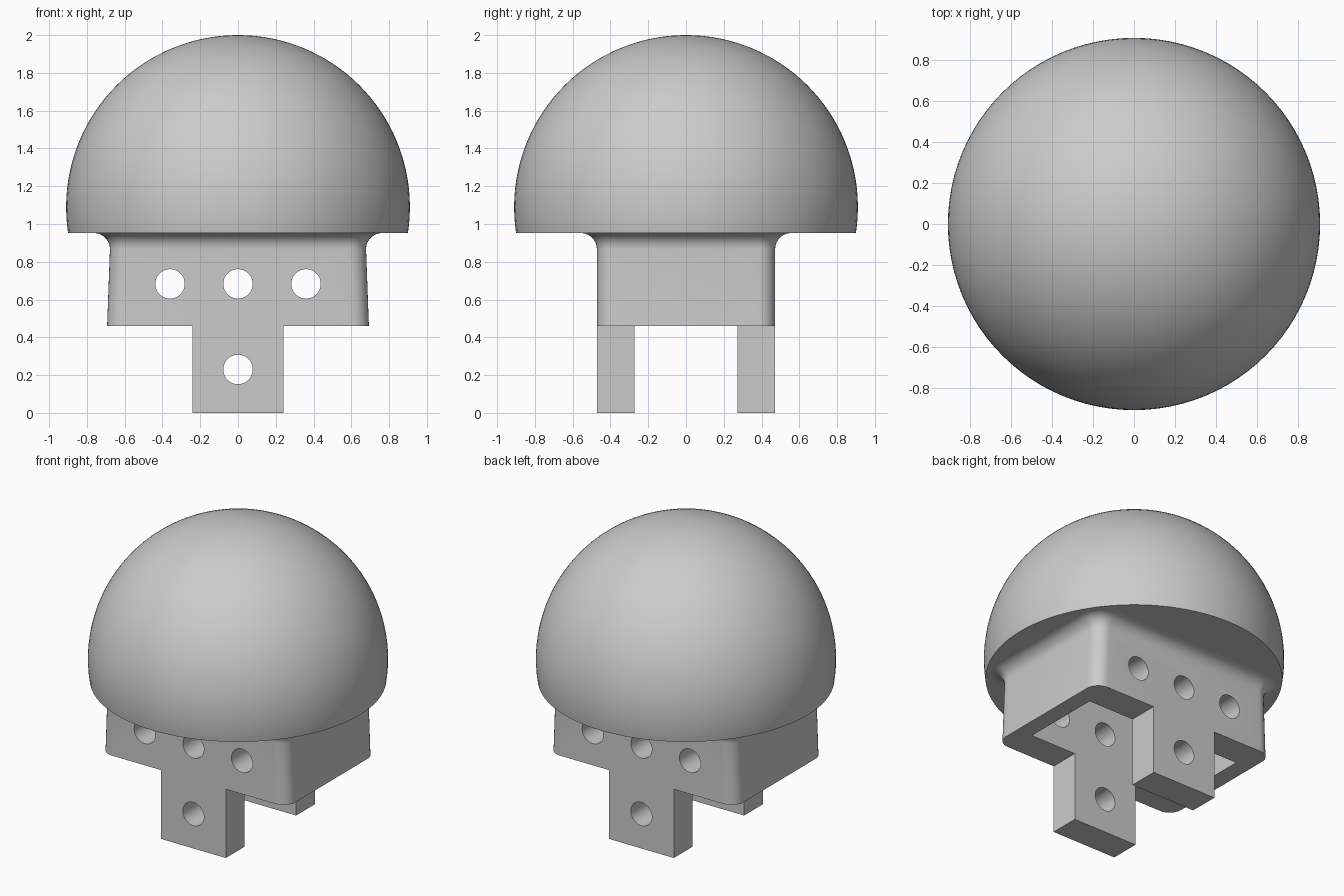
import bpy, bmesh, math
from mathutils import Matrix

if "Cube" in bpy.data.objects:
    bpy.data.objects.remove(bpy.data.objects["Cube"], do_unlink=True)

grey = bpy.data.materials.new("light_grey")
grey.use_nodes = True
GREY = (0.6, 0.6, 0.6, 1)
grey.diffuse_color = GREY
grey.node_tree.nodes["Principled BSDF"].inputs["Base Color"].default_value = GREY

RIM = 0.952             # height of the dome's flat underside
SHOULDER = 0.46         # underside of the base block
HALF_Y, WALL = 0.472, 0.2


def make_object(name, bm):
    bmesh.ops.recalc_face_normals(bm, faces=bm.faces[:])
    mesh = bpy.data.meshes.new(name)
    bm.to_mesh(mesh)
    bm.free()
    mesh.materials.append(grey)
    ob = bpy.data.objects.new(name, mesh)
    bpy.context.collection.objects.link(ob)
    return ob


def loft(bm, rings):
    """Skin closed rings of equal length and cap both ends."""
    loops = [[bm.verts.new(p) for p in ring] for ring in rings]
    n = len(loops[0])
    for a, b in zip(loops, loops[1:]):
        for i in range(n):
            j = (i + 1) % n
            bm.faces.new((a[i], a[j], b[j], b[i]))
    bm.faces.new(loops[0])
    bm.faces.new(loops[-1])


def rounded_rect(hx, hy, r, z, steps=8):
    points = []
    for k, (sx, sy) in enumerate([(1, 1), (-1, 1), (-1, -1), (1, -1)]):
        for i in range(steps + 1):
            a = (k + i / steps) * math.pi / 2
            points.append((sx * (hx - r) + r * math.cos(a),
                           sy * (hy - r) + r * math.sin(a), z))
    return points


def box(name, x, y0, y1, z0, z1):
    bm = bmesh.new()
    loft(bm, [[(-x, y0, z), (x, y0, z), (x, y1, z), (-x, y1, z)] for z in (z0, z1)])
    return make_object(name, bm)


def combine(target, tool, operation):
    mod = target.modifiers.new(operation.title(), "BOOLEAN")
    mod.operation, mod.solver, mod.object = operation, "EXACT", tool
    bpy.context.view_layer.objects.active = target
    bpy.ops.object.modifier_apply(modifier=mod.name)
    bpy.data.objects.remove(tool, do_unlink=True)


def smooth(ob):
    bpy.ops.object.select_all(action="DESELECT")
    ob.select_set(True)
    bpy.context.view_layer.objects.active = ob
    bpy.ops.object.shade_smooth_by_angle(angle=math.radians(30))


# Dome: a sphere cut flat a little below its equator
bm = bmesh.new()
R, CENTRE = 0.91, 1.09
bmesh.ops.create_uvsphere(bm, u_segments=96, v_segments=64, radius=R,
                          matrix=Matrix.Translation((0, 0, CENTRE)))
cut = bmesh.ops.bisect_plane(bm, geom=bm.verts[:] + bm.edges[:] + bm.faces[:],
                             plane_co=(0, 0, RIM), plane_no=(0, 0, -1), clear_outer=True)
bmesh.ops.holes_fill(bm, edges=[e for e in bm.edges if e.is_boundary], sides=0)
dome = make_object("dome", bm)
smooth(dome)

# Base block: tapered ends and a flared fillet under the dome
FILLET, CORNER = 0.085, 0.09
rings = [rounded_rect(0.693, HALF_Y, CORNER, SHOULDER)]
for i in range(11):
    a = i / 10 * math.pi / 2
    out = FILLET * (1 - math.cos(a))
    rings.append(rounded_rect(0.678 + out, HALF_Y + out, CORNER + out,
                              RIM - FILLET + FILLET * math.sin(a)))
rings.append(rounded_rect(0.7, HALF_Y, CORNER, RIM + 0.02))
bm = bmesh.new()
loft(bm, rings)
base = make_object("base_block", bm)

# Front and back legs, flush with the block
for side in (-1, 1):
    y0, y1 = sorted((side * HALF_Y, side * (HALF_Y - WALL)))
    combine(base, box("leg", 0.24, y0, y1, 0, 0.6), "UNION")

# Open cavity between the walls
combine(base, box("cavity", 0.58, WALL - HALF_Y, HALF_Y - WALL, 0.2, 0.94), "DIFFERENCE")

# Round holes straight through front and back
for x, z in [(-0.36, 0.683), (0, 0.683), (0.36, 0.683), (0, 0.23)]:
    bm = bmesh.new()
    bmesh.ops.create_cone(bm, cap_ends=True, segments=40, radius1=0.078, radius2=0.078, depth=2,
                          matrix=Matrix.Translation((x, 0, z)) @ Matrix.Rotation(math.pi / 2, 4, "X"))
    combine(base, make_object("hole", bm), "DIFFERENCE")
smooth(base)
